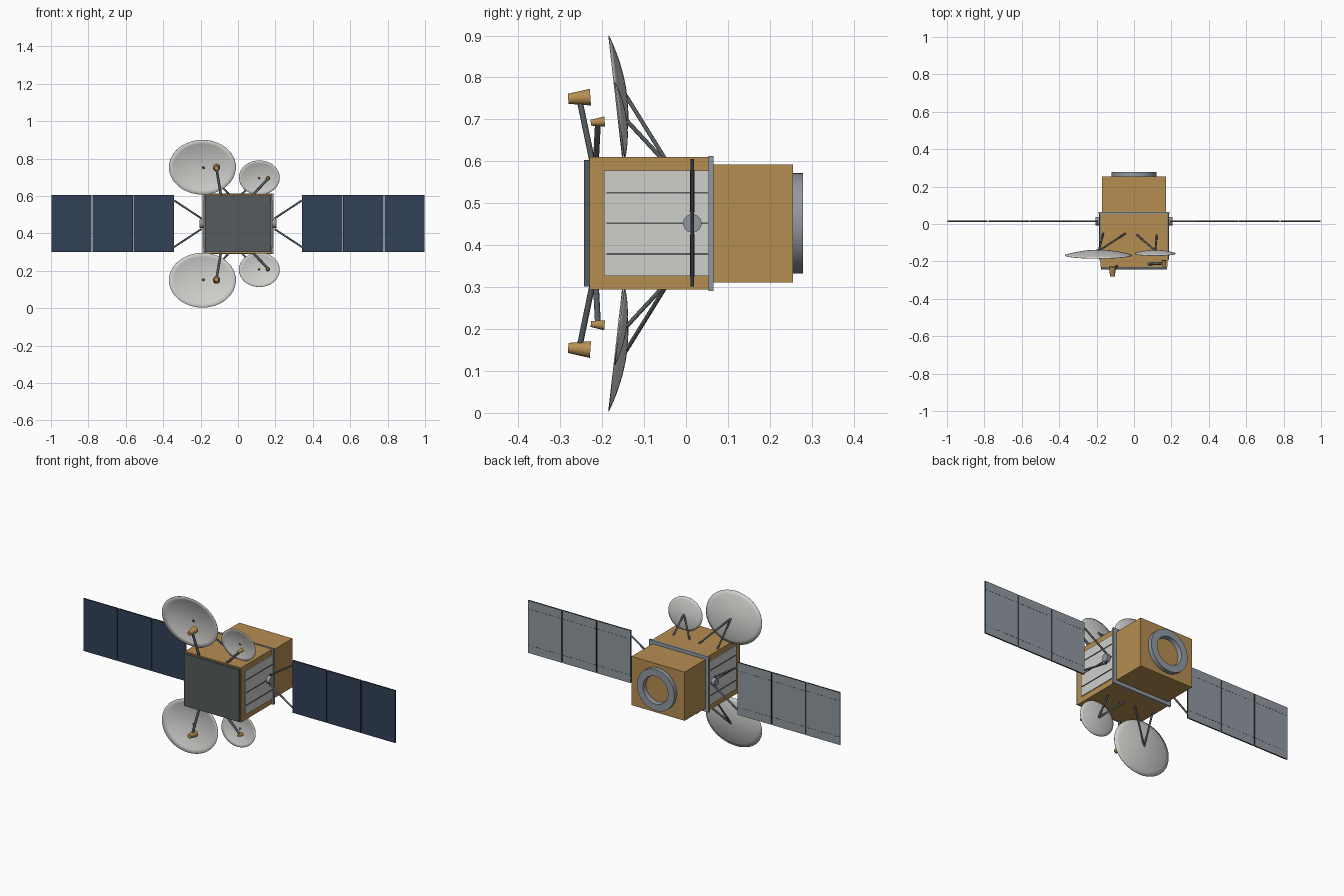
import bpy, bmesh, math
from mathutils import Vector, Matrix

if "Cube" in bpy.data.objects:
    bpy.data.objects.remove(bpy.data.objects["Cube"], do_unlink=True)

MID = 0.452  # height of the satellite's centre line


def material(name, colour):
    m = bpy.data.materials.new(name)
    m.use_nodes = True
    m.diffuse_color = (*colour, 1)
    m.node_tree.nodes["Principled BSDF"].inputs["Base Color"].default_value = (*colour, 1)
    return m


GOLD = material("gold foil", (0.47, 0.27, 0.085))
WHITE = material("pale grey", (0.62, 0.62, 0.60))
BLUE = material("solar blue", (0.03, 0.053, 0.095))
STEEL = material("steel grey", (0.28, 0.32, 0.35))
DARK = material("dark grey", (0.09, 0.105, 0.11))
BLACK = material("edge black", (0.025, 0.03, 0.035))


def finish(name, bm, mats, smooth=False):
    bmesh.ops.recalc_face_normals(bm, faces=bm.faces)
    mesh = bpy.data.meshes.new(name)
    bm.to_mesh(mesh)
    bm.free()
    for m in mats:
        mesh.materials.append(m)
    ob = bpy.data.objects.new(name, mesh)
    bpy.context.collection.objects.link(ob)
    if smooth:
        bpy.ops.object.select_all(action='DESELECT')
        ob.select_set(True)
        bpy.context.view_layer.objects.active = ob
        bpy.ops.object.shade_smooth_by_angle(angle=math.radians(35))
    return ob


def box(name, x, y, z, *mats):
    bm = bmesh.new()
    bmesh.ops.create_cube(bm, size=1)
    for v in bm.verts:
        v.co = [r[0] + (c + 0.5) * (r[1] - r[0]) for c, r in zip(v.co, (x, y, z))]
    return finish(name, bm, mats)


def rod(name, a, b, r1, mat, r2=None, sides=12):
    a, b = Vector(a), Vector(b)
    bm = bmesh.new()
    turn = (b - a).to_track_quat('Z', 'Y').to_matrix().to_4x4()
    bmesh.ops.create_cone(bm, cap_ends=True, segments=sides, radius1=r1,
                          radius2=r1 if r2 is None else r2, depth=(b - a).length,
                          matrix=Matrix.Translation((a + b) / 2) @ turn)
    return finish(name, bm, [mat], True)


def lathe_y(name, profile, mat, sides=48):
    """Closed ring of (radius, y) points spun about the centre line."""
    bm = bmesh.new()
    rings = []
    for i in range(sides):
        t = 2 * math.pi * i / sides
        rings.append([bm.verts.new((r * math.cos(t), y, MID + r * math.sin(t)))
                      for r, y in profile])
    n = len(profile)
    for i in range(sides):
        p, q = rings[i], rings[(i + 1) % sides]
        for j in range(n):
            k = (j + 1) % n
            bm.faces.new((p[j], p[k], q[k], q[j]))
    return finish(name, bm, [mat], True)


def dish(name, x, y, z, rx, rz, depth, lean):
    """Shallow elliptical paraboloid opening to the front."""
    bm = bmesh.new()
    sides, steps = 48, 7
    centre = bm.verts.new((x, y + depth, z))
    last = None
    for s in range(1, steps + 1):
        f = s / steps
        ring = []
        for i in range(sides):
            t = 2 * math.pi * i / sides
            dz = f * rz * math.sin(t)
            ring.append(bm.verts.new((x + f * rx * math.cos(t),
                                      y + depth * (1 - f * f) - lean * dz, z + dz)))
        for i in range(sides):
            j = (i + 1) % sides
            if last:
                bm.faces.new((last[i], last[j], ring[j], ring[i]))
            else:
                bm.faces.new((centre, ring[i], ring[j]))
        last = ring
    ob = finish(name, bm, [WHITE], True)
    mod = ob.modifiers.new("thickness", 'SOLIDIFY')
    mod.thickness = 0.002
    mod.offset = 0


# Main bus
box("front_body", (-0.18, 0.18), (-0.23, 0.06), (0.294, 0.61), GOLD)
box("rear_body", (-0.17, 0.17), (0.06, 0.255), (0.311, 0.593), GOLD)
box("front_panel", (-0.176, 0.176), (-0.243, -0.23), (0.301, 0.603), DARK)
box("body_frame", (-0.191, 0.191), (0.054, 0.065), (0.291, 0.613), STEEL)
lathe_y("docking_ring", [(0.12, 0.25), (0.12, 0.279), (0.08, 0.279), (0.076, 0.25)], STEEL)

for side, s in (("left", 1), ("right", -1)):
    def xs(a, b):
        return sorted((s * a, s * b))

    # Side radiator with cooling lines
    box(side + "_radiator", xs(0.179, 0.185), (-0.196, 0.056), (0.326, 0.578), WHITE)
    for k in (-1, 0, 1):
        z = MID + k * 0.073
        box(f"{side}_radiator_line_{k + 2}", xs(0.184, 0.188), (-0.19, 0.054),
            (z - 0.002, z + 0.002), DARK)

    # Hub and yoke
    rod(side + "_hub", (s * 0.18, 0.015, MID), (s * 0.206, 0.015, MID), 0.022, STEEL, sides=24)
    for k in (-1, 1):
        rod(f"{side}_yoke_{'upper' if k > 0 else 'lower'}",
            (s * 0.195, 0.015, MID + k * 0.028), (s * 0.344, 0.015, MID + k * 0.126),
            0.005, DARK)

    # Solar wing: blue front, grey back, black edges
    for i in range(3):
        x0 = 0.342 + i * 0.2203
        x1 = x0 + 0.2155
        name = f"{side}_solar_panel_{i + 1}"
        panel = box(name, xs(x0, x1), (0.011, 0.019), (0.302, 0.605), BLUE, STEEL, BLACK)
        for p in panel.data.polygons:
            p.material_index = 0 if p.normal.y < -0.5 else 1 if p.normal.y > 0.5 else 2

        # Dashed wiring on the back
        bm = bmesh.new()
        count = 10
        for k in (-1, 1):
            for d in range(count):
                cx = s * (x0 + (d + 0.5) * (x1 - x0) / count)
                mat = Matrix.Translation((cx, 0.0193, MID + k * 0.105)) @ \
                    Matrix.Diagonal((0.012, 0.001, 0.003, 1))
                bmesh.ops.create_cube(bm, size=1, matrix=mat)
        finish(name + "_wiring", bm, [DARK])

# Antennas, repeated above and below the centre line
for level, k in (("upper", 1), ("lower", -1)):
    def pt(x, y, h):
        return (x, y, MID + k * h)

    dish(level + "_large_dish", -0.19, -0.168, MID + k * 0.302, 0.179, 0.146, 0.027, k * 0.113)
    dish(level + "_small_dish", 0.114, -0.158, MID + k * 0.246, 0.109, 0.092, 0.016, k * 0.13)

    # Dish supports
    for i, x in enumerate((-0.165, -0.045)):
        rod(f"{level}_large_dish_strut_{i + 1}", pt(x, -0.05, 0.154),
            pt(-0.188, -0.143, 0.304), 0.005, DARK)
    for i, x in enumerate((0.015, 0.122)):
        rod(f"{level}_small_dish_strut_{i + 1}", pt(x, -0.057, 0.154),
            pt(0.114, -0.143, 0.247), 0.005, DARK)

    # Feed horns on arms
    rod(level + "_large_feed_arm", pt(-0.09, -0.223, 0.145), pt(-0.115, -0.254, 0.295),
        0.007, DARK)
    rod(level + "_large_feed_horn", pt(-0.115, -0.281, 0.297), pt(-0.115, -0.228, 0.301),
        0.012, GOLD, 0.02, 24)
    rod(level + "_small_feed_arm", pt(0.07, -0.215, 0.145), pt(0.16, -0.21, 0.24),
        0.007, DARK)
    rod(level + "_small_feed_horn", pt(0.16, -0.227, 0.24), pt(0.16, -0.194, 0.243),
        0.007, GOLD, 0.012, 24)
